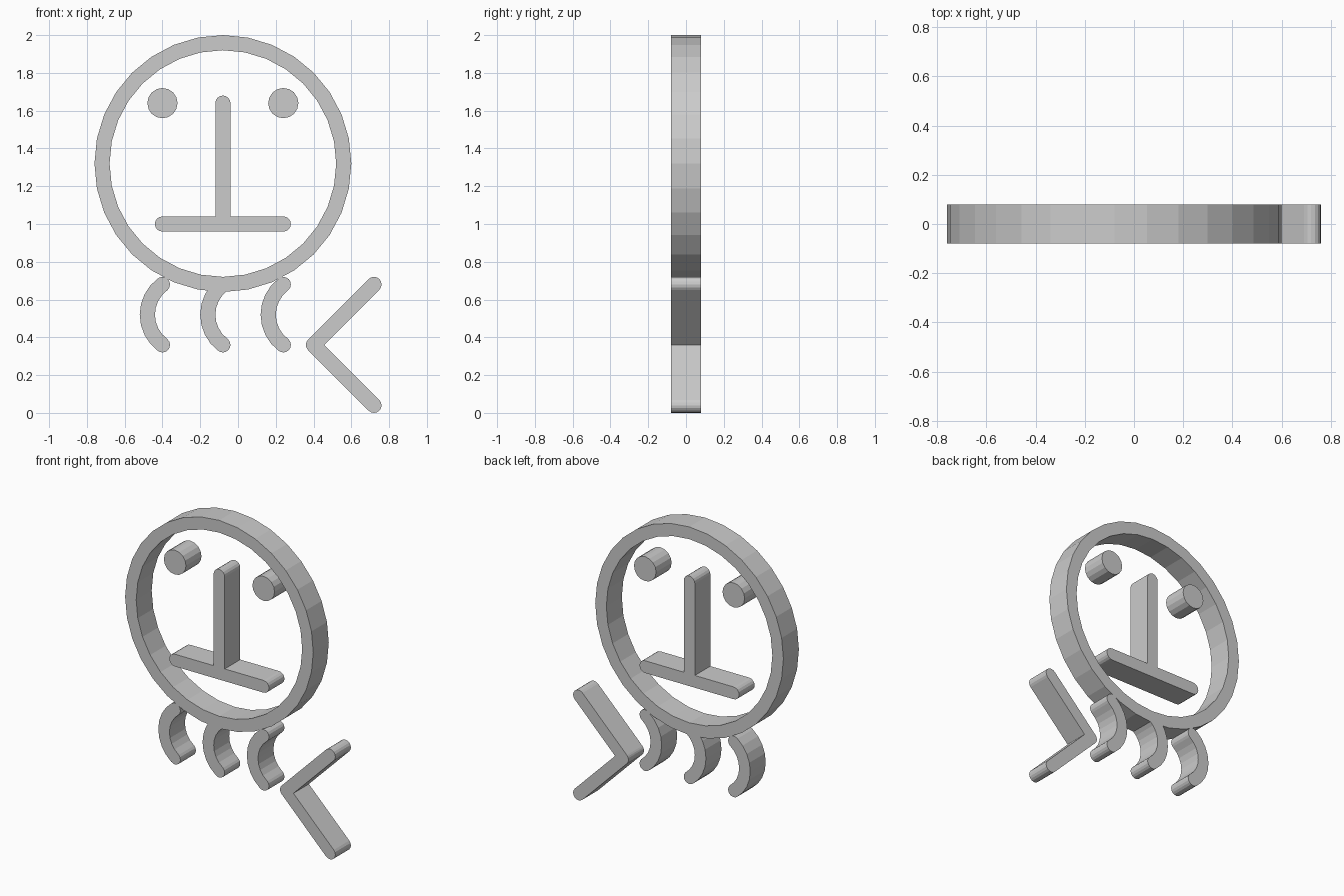
import bpy, bmesh
from math import sin, cos, pi, radians
from mathutils import Vector

HALF_DEPTH = 0.08
STROKE = 0.04          # half width of every drawn line
CENTRE_X = -0.08

if "Cube" in bpy.data.objects:
    bpy.data.objects.remove(bpy.data.objects["Cube"])

grey = bpy.data.materials.new("plain_grey")
grey.use_nodes = True
colour = (0.6, 0.6, 0.6, 1)
grey.diffuse_color = colour
grey.node_tree.nodes["Principled BSDF"].inputs["Base Color"].default_value = colour


def arc(centre, radius, start, end, steps):
    """Points along an arc in the x-z plane, angles in radians."""
    angles = [start + (end - start) * i / steps for i in range(steps + 1)]
    return [Vector((centre[0] + radius * cos(a), centre[1] + radius * sin(a))) for a in angles]


def circle(centre, radius, sides):
    return arc(centre, radius, 0, 2 * pi, sides)[:-1]


def plate(name, outline, hole=None):
    """Flat shape of constant depth; a hole must have as many points as the outline."""
    bm = bmesh.new()
    loops = [[bm.verts.new((p.x, HALF_DEPTH, p.y)) for p in loop]
             for loop in (outline, hole) if loop]
    if hole:
        outer, inner = loops
        n = len(outer)
        for i in range(n):
            j = (i + 1) % n
            bm.faces.new((outer[i], outer[j], inner[j], inner[i]))
    else:
        bm.faces.new(loops[0])
    grown = bmesh.ops.extrude_face_region(bm, geom=bm.faces[:], use_keep_orig=True)
    moved = [g for g in grown["geom"] if isinstance(g, bmesh.types.BMVert)]
    bmesh.ops.translate(bm, verts=moved, vec=(0, -2 * HALF_DEPTH, 0))
    bmesh.ops.recalc_face_normals(bm, faces=bm.faces[:])
    mesh = bpy.data.meshes.new(name)
    bm.to_mesh(mesh)
    bm.free()
    mesh.materials.append(grey)
    obj = bpy.data.objects.new(name, mesh)
    bpy.context.collection.objects.link(obj)
    return obj


def heading(a, b):
    d = b - a
    return Vector((1, 0)).angle_signed(d) * -1


def side(path):
    """Right-hand edge of a stroke, followed by the round cap at its end."""
    points = []
    for i, p in enumerate(path[:-1]):
        out = heading(p, path[i + 1])
        if i == 0:
            continue
        into = heading(path[i - 1], p)
        turn = (out - into + pi) % (2 * pi) - pi
        if turn > radians(40):      # outside of a sharp bend is rounded
            points += arc(p, STROKE, into - pi / 2, into + turn - pi / 2, 6)
        else:                       # otherwise mitred
            points += arc(p, STROKE / cos(turn / 2), into + turn / 2 - pi / 2, 0, 1)[:1]
    last = heading(path[-2], path[-1])
    return points + arc(path[-1], STROKE, last - pi / 2, last + pi / 2, 8)


def stroke(name, path):
    path = [Vector(p) for p in path]
    return plate(name, side(path) + side(path[::-1]))


# Head ring
head = (CENTRE_X, 1.32)
plate("head_ring", circle(head, 0.68, 32), circle(head, 0.60, 32))

# Face: eyes, nose and mouth
for label, s in (("right", -1), ("left", 1)):
    plate(label + "_eye", circle((CENTRE_X + s * 0.32, 1.64), 0.08, 16))
stroke("mouth", [(CENTRE_X - 0.32, 1.0), (CENTRE_X + 0.32, 1.0)])
nose_top = arc((CENTRE_X, 1.64), STROKE, 0, pi, 8)
nose_base = [Vector((CENTRE_X + s * STROKE, 1.0 + STROKE)) for s in (-1, 1)]
plate("nose", nose_top + nose_base)

# Three curved legs under the head
bend = radians(53.13)
for label, s in (("right", -1), ("middle", 0), ("left", 1)):
    centre = (CENTRE_X + s * 0.32 + 0.12, 0.52)
    stroke(label + "_leg", arc(centre, 0.20, pi - bend, pi + bend, 8))

# Angled bracket beside the legs
stroke("side_bracket", [(0.72, 0.68), (0.40, 0.36), (0.72, 0.04)])
